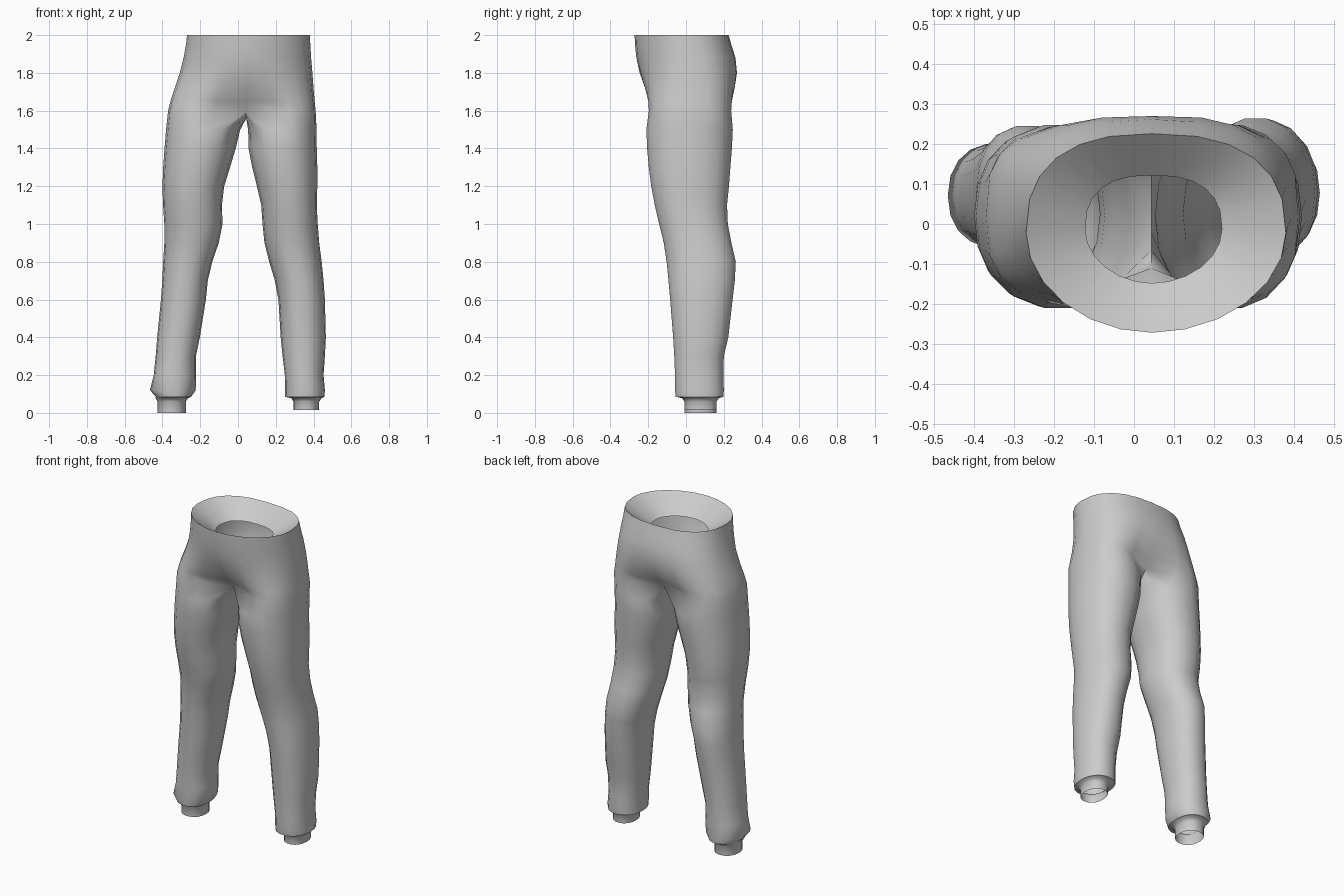
import bpy
import bmesh
from math import sin, cos, radians, copysign

default = bpy.data.objects.get("Cube")
if default:
    bpy.data.objects.remove(default, do_unlink=True)

cloth = bpy.data.materials.new("grey_cloth")
cloth.use_nodes = True
GREY = (0.6, 0.6, 0.6, 1)
cloth.diffuse_color = GREY
cloth.node_tree.nodes["Principled BSDF"].inputs["Base Color"].default_value = GREY

MID = 0.045   # x of the crotch seam
HALF = 12     # segments in half a hip ring
BRIDGE = 6    # segments across the crotch


def power(value, n):
    return copysign(abs(value) ** (2 / n), value)


def oval(bm, angles, z, x0, x1, y0, y1, mid=None, square=(2.2, 2.2), pinch=(0, 0)):
    """Ring on a rounded oval; squareness and crease are (front, back)."""
    cx = (x0 + x1) / 2 if mid is None else mid
    cy = (y0 + y1) / 2
    verts = []
    for a in angles:
        c, s = cos(radians(a)), sin(radians(a))
        n = square[0] if s < 0 else square[1]
        x = cx + power(c, n) * (x1 - cx if c > 0 else cx - x0)
        y = cy + power(s, n) * (y1 - y0) / 2
        crease = abs(s) ** 32
        y += crease * (pinch[0] if s < 0 else -pinch[1])
        verts.append(bm.verts.new((x, y, z)))
    return verts


def skin(bm, a, b):
    for i in range(len(a)):
        j = (i + 1) % len(a)
        bm.faces.new((a[i], a[j], b[j], b[i]))


def finish(bm, name, angle):
    bmesh.ops.recalc_face_normals(bm, faces=bm.faces[:])
    mesh = bpy.data.meshes.new(name)
    bm.to_mesh(mesh)
    bm.free()
    obj = bpy.data.objects.new(name, mesh)
    bpy.context.collection.objects.link(obj)
    mesh.materials.append(cloth)
    bpy.ops.object.select_all(action="DESELECT")
    obj.select_set(True)
    bpy.context.view_layer.objects.active = obj
    bpy.ops.object.shade_smooth_by_angle(angle=radians(angle))
    return obj


# Hips: z, right x, left x, front y, back y, squareness, creases
HIPS = [
    (2, -.27, .38, -.272, .226, (1.95, 2.5), (0, 0)),
    (1.95, -.275, .383, -.27, .24, (1.95, 2.5), (0, 0)),
    (1.88, -.288, .387, -.263, .262, (2, 2.55), (0, 0)),
    (1.8, -.308, .394, -.25, .275, (2.1, 2.6), (.005, .005)),
    (1.72, -.335, .4, -.234, .272, (2.4, 2.8), (.03, .025)),
    (1.65, -.358, .406, -.224, .266, (2.8, 3), (.07, .06)),
    (1.6, -.37, .411, -.219, .261, (3.1, 3.2), (.12, .11)),
]
# Legs: z, front y, back y, left inner and outer x, right inner and outer x
LEGS = [
    (1.5, -.213, .251, .053, .416, .012, -.381),
    (1.4, -.209, .246, .056, .417, -.012, -.389),
    (1.3, -.2, .238, .075, .42, -.042, -.396),
    (1.2, -.187, .23, .1, .42, -.073, -.4),
    (1.1, -.168, .22, .123, .417, -.085, -.397),
    (1, -.145, .218, .13, .422, -.082, -.39),
    (.9, -.12, .237, .14, .43, -.102, -.39),
    (.8, -.105, .26, .165, .443, -.136, -.396),
    (.7, -.095, .255, .195, .453, -.16, -.401),
    (.6, -.086, .243, .214, .46, -.17, -.408),
    (.4, -.07, .22, .226, .465, -.202, -.428),
    (.3, -.064, .202, .236, .46, -.223, -.436),
    (.2, -.06, .2, .248, .453, -.222, -.446),
    (.12, -.06, .202, .249, .46, -.224, -.466),
    (.085, -.056, .2, .25, .458, -.248, -.435),
]

# Trousers: creased hip rings that split into two legs
bm = bmesh.new()
full = [-90 + 180 * i / HALF for i in range(2 * HALF)]
previous = None
for z, x0, x1, y0, y1, square, creases in HIPS:
    ring = oval(bm, full, z, x0, x1, y0, y1, MID, square, creases)
    if previous:
        skin(bm, previous, ring)
    previous = ring
hip = previous

# Crotch strip from the back seam to the front seam
seam = []
for i in range(1, BRIDGE):
    t = i / BRIDGE
    co = hip[HALF].co.lerp(hip[0].co, t)
    co.z -= 0.035 * sin(radians(180 * t))
    seam.append(bm.verts.new(co))

count = HALF + BRIDGE
around = [-120 + 360 * i / count for i in range(count)]
mirrored = [180 - a for a in around]
left_top = hip[:HALF + 1] + seam
right_top = [hip[0]] + hip[:HALF - 1:-1] + seam
hems = {}
for side, top in (("left", left_top), ("right", right_top)):
    previous = top
    for z, y0, y1, li, lo, ri, ro in LEGS:
        # the left calf is fuller at the back than the right one
        calf = 0 < 1.1 - z < 0.8
        if side == "left":
            ring = oval(bm, around, z, li, lo, y0, y1 + 0.006 * calf)
        else:
            ring = oval(bm, mirrored, z, ro, ri, y0, y1 - 0.012 * calf)
        skin(bm, previous, ring)
        previous = ring
    hems[side] = [v.co.copy() for v in previous]

# Soften the crotch creases
soft = [v for v in bm.verts if 1.45 < v.co.z < 1.7 and abs(v.co.x - MID) < 0.1]
bmesh.ops.smooth_vert(bm, verts=soft, factor=0.2,
                      use_axis_x=True, use_axis_y=True, use_axis_z=True)
finish(bm, "trousers", 80)

# Waist lining: funnel sloping in from the rim
bm = bmesh.new()
rim = oval(bm, full, 2, *HIPS[0][1:5], MID, HIPS[0][5])
hole = oval(bm, full, 1.9, -.122, .22, -.148, .122, MID, HIPS[0][5])
skin(bm, rim, hole)
lining = finish(bm, "waist_lining", 40)
if lining.data.polygons[0].normal.z < 0:
    lining.data.flip_normals()

# Ankle cuffs: narrow open tubes tucked under each hem
CUFFS = {"left": (around, .294, .43, .014), "right": (mirrored, -.425, -.276, 0)}
for side, (angles, x0, x1, floor) in CUFFS.items():
    bm = bmesh.new()
    previous = [bm.verts.new(co) for co in hems[side]]
    for z, grow in ((.078, .012), (.06, 0), (floor, 0)):
        ring = oval(bm, angles, z, x0 - grow, x1 + grow, -.01 - grow, .163 + grow)
        skin(bm, previous, ring)
        previous = ring
    finish(bm, side + "_ankle_cuff", 50)
